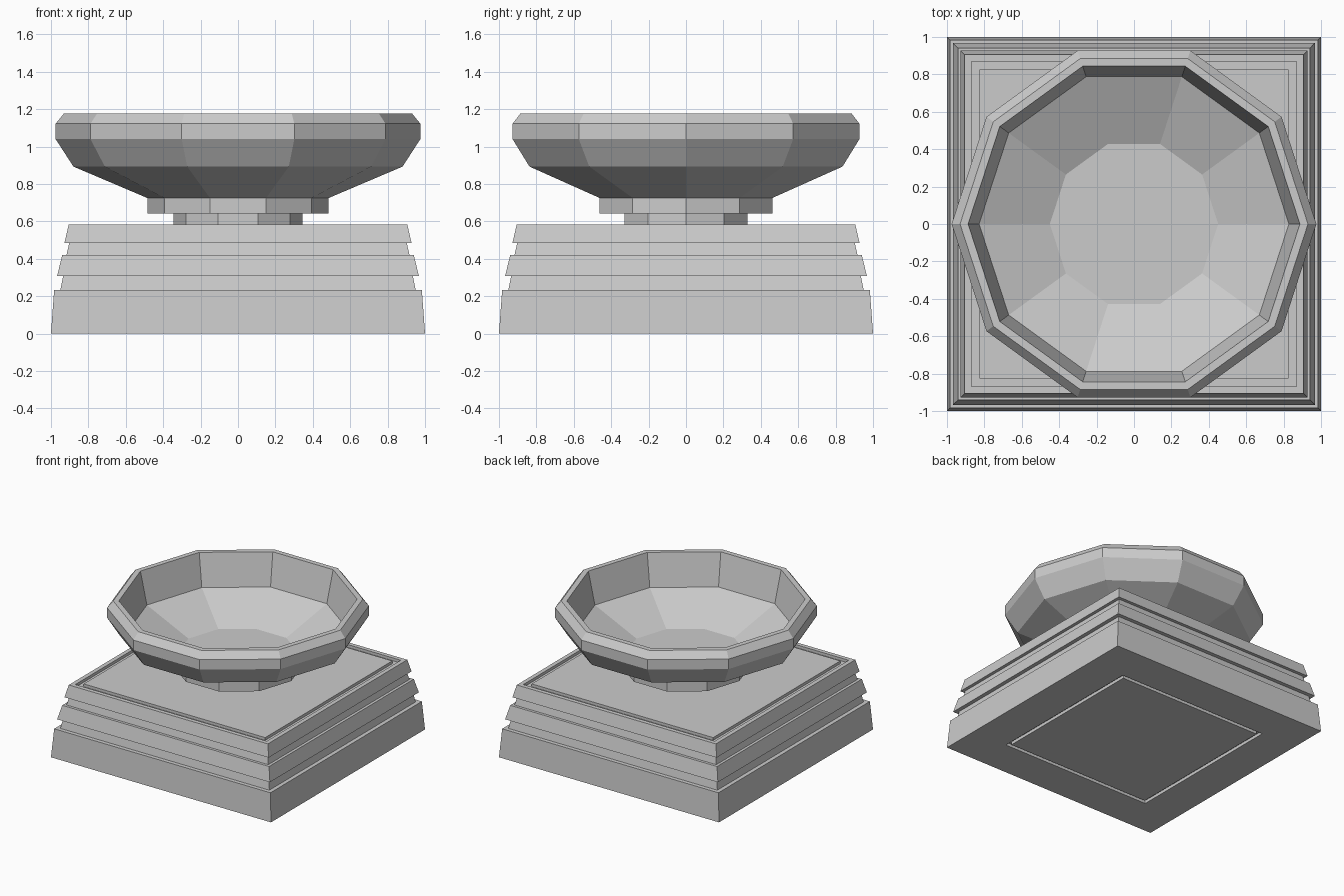
import bpy, bmesh, math

if "Cube" in bpy.data.objects:
    bpy.data.objects.remove(bpy.data.objects["Cube"])


def lathe(name, profile, sides, phase=0.0, square=False):
    """Sweep a (half width, z) profile round z; both ends are capped."""
    bm = bmesh.new()
    k = math.sqrt(2) if square else 1.0
    rings = []
    for r, z in profile:
        rings.append([bm.verts.new((r * k * math.cos(phase + 2 * math.pi * i / sides),
                                    r * k * math.sin(phase + 2 * math.pi * i / sides), z))
                      for i in range(sides)])
    for a, b in zip(rings, rings[1:]):
        for i in range(sides):
            j = (i + 1) % sides
            bm.faces.new((a[i], a[j], b[j], b[i]))
    bm.faces.new(rings[0][::-1])
    bm.faces.new(rings[-1])
    bmesh.ops.recalc_face_normals(bm, faces=bm.faces)
    mesh = bpy.data.meshes.new(name)
    bm.to_mesh(mesh)
    bm.free()
    obj = bpy.data.objects.new(name, mesh)
    bpy.context.collection.objects.link(obj)
    return obj


# Square stepped plinth, with a shallow groove underneath and on top
lathe("plinth", [
    (0.655, 0.0), (0.655, 0.025), (0.685, 0.025), (0.685, 0.0),
    (1.0, 0.0), (0.983, 0.232), (0.95, 0.232), (0.935, 0.308),
    (0.967, 0.308), (0.94, 0.42), (0.917, 0.42), (0.902, 0.485),
    (0.928, 0.485), (0.905, 0.583),
    (0.87, 0.583), (0.87, 0.56), (0.825, 0.56), (0.825, 0.583),
], 4, math.pi / 4, square=True)

# Ten-sided foot and collar
lathe("foot", [(0.345, 0.57), (0.345, 0.645)], 10)
lathe("collar", [(0.485, 0.642), (0.485, 0.728)], 10)

# Ten-sided hollow bowl: outside up, over the rim, down to the inner floor
lathe("bowl", [
    (0.485, 0.725), (0.88, 0.893), (0.975, 1.04), (0.975, 1.122),
    (0.93, 1.178), (0.887, 1.178), (0.828, 0.915), (0.45, 0.74),
], 10)
